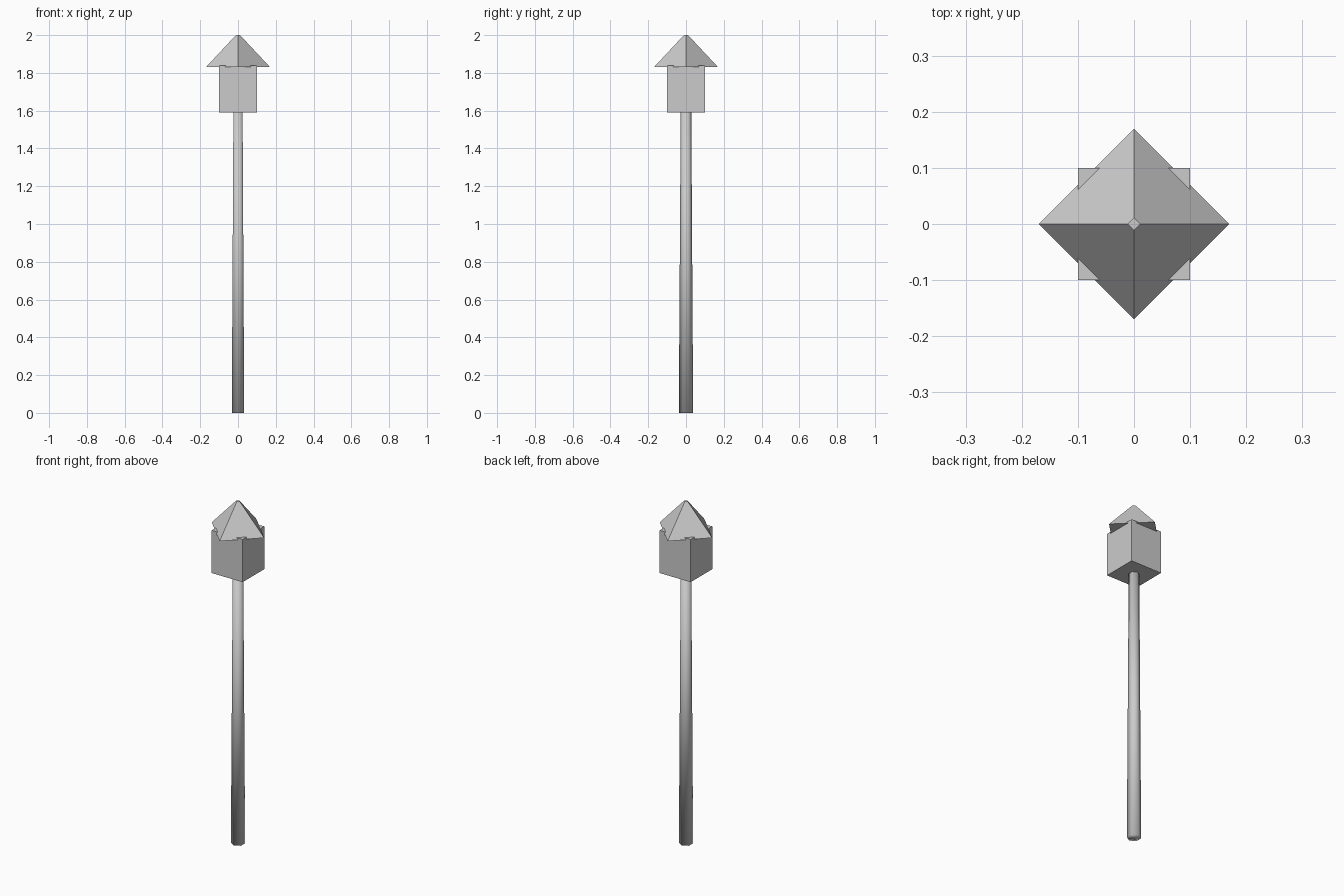
import bpy

if "Cube" in bpy.data.objects:
    bpy.data.objects.remove(bpy.data.objects["Cube"])

# tapered post, smooth shaded
bpy.ops.mesh.primitive_cone_add(vertices=6, radius1=0.038, radius2=0.028,
                                depth=1.60, location=(0, 0, 0.80))
post = bpy.context.object
post.name = "post"
bpy.ops.object.shade_smooth()

# lantern box
bpy.ops.mesh.primitive_cube_add(size=1, location=(0, 0, 1.715))
box = bpy.context.object
box.name = "lantern_box"
box.scale = (0.2, 0.2, 0.25)

# pyramid roof turned 45 degrees to the box, with a small flat tip
bpy.ops.mesh.primitive_cone_add(vertices=4, radius1=0.17, radius2=0.011,
                                depth=0.17, location=(0, 0, 1.915))
roof = bpy.context.object
roof.name = "roof"
